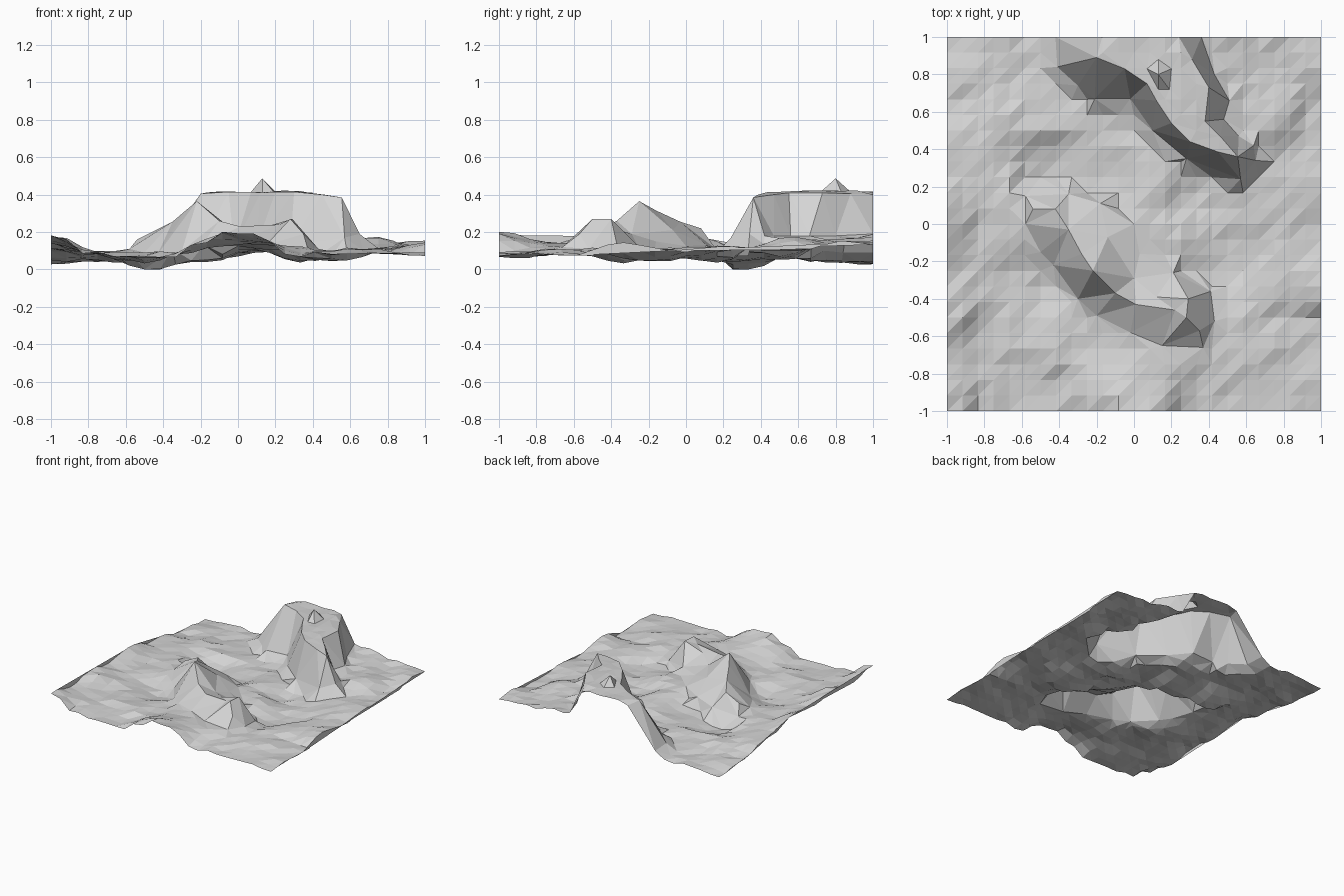
import bpy, bmesh
from mathutils import Vector, noise
from mathutils.geometry import delaunay_2d_cdt

if "Cube" in bpy.data.objects:
    bpy.data.objects.remove(bpy.data.objects["Cube"])

N = 24  # grid cells per side

# Rolling ground: sparse height samples (x, y, z)
EDGE_SAMPLES = [
    (-1, -1, .18), (-.8, -1, .09), (-.6, -1, .065), (-.4, -1, .065), (-.2, -1, .14),
    (-.08, -1, .19), (.08, -1, .18), (.18, -1, .15), (.3, -1, .06), (.5, -1, .085),
    (.8, -1, .085), (1, -1, .085), (1, -.6, .075), (1, -.3, .14), (1, 0, .11),
    (1, .15, .13), (1, .4, .1), (1, .6, .105), (1, .85, .155), (1, 1, .14),
    (.7, 1, .15), (.5, 1, .18), (-.64, 1, .05), (-1, 1, .03), (-1, .7, .05),
    (-1, .4, .11), (-1, 0, .17), (-1, -.5, .17)]
INNER_SAMPLES = [
    (-.8, -.6, .085), (-.8, 0, .1), (-.75, .5, .08), (-.62, .8, .035), (-.45, .3, 0),
    (-.5, .6, .06), (-.2, .32, .05), (.1, .25, .1), (.33, .13, .04), (.7, .25, .11),
    (.72, .6, .17), (.75, -.3, .1), (.5, -.2, .05), (.6, -.65, .1), (.1, -.8, .15),
    (-.4, -.7, .09), (-.55, -.32, .05), (.15, -.05, .12), (-.64, 0, .1), (-.5, -.88, .05)]

# Table hill: cliff foot and flat top rim, west end round to east end
HILL_FOOT = [(-.42, 1, .09), (-.41, .84, .09), (-.3, .74, .1), (-.21, .67, .11), (-.02, .67, .12),
             (.1, .5, .13), (.28, .35, .13), (.57, .24, .17), (.65, .34, .19), (.64, .42, .18),
             (.56, .47, .18), (.48, .56, .18), (.51, .66, .18), (.43, .8, .18), (.36, 1, .19)]
HILL_RIM = [(-.17, 1, .395), (-.2, .89, .405), (-.05, .83, .415), (.07, .75, .415), (.12, .66, .41),
            (.2, .54, .415), (.3, .44, .415), (.45, .385, .4), (.555, .36, .385), (.46, .47, .4),
            (.38, .55, .41), (.4, .73, .41), (.31, .88, .405), (.24, 1, .4)]
KNOB = [(.07, .83, .415), (.13, .88, .415), (.2, .83, .415), (.19, .72, .415), (.13, .72, .415)]
KNOB_PEAK = [(.13, .8, .487)]

# Front ridge: outline on the ground, crest line and gentle back slope
RIDGE_FOOT = [(-.58, .15, .09), (-.58, .0, .11), (-.5, -.15, .09), (-.43, -.22, .08), (-.3, -.4, .1),
              (-.2, -.49, .12), (-.02, -.58, .14), (.15, -.65, .13), (.37, -.66, .12),
              (.43, -.52, .11), (.41, -.36, .09), (.21, -.26, .13), (.03, -.16, .15),
              (.0, .0, .125), (-.18, .11, .13), (-.35, .16, .11)]
RIDGE_CREST = [(-.54, .08, .16), (-.42, .08, .22), (-.35, -.03, .255), (-.28, -.16, .315),
               (-.22, -.25, .365), (-.1, -.37, .26), (.01, -.43, .23), (.12, -.39, .22),
               (.22, -.46, .24), (.29, -.4, .27), (.28, -.5, .27), (.35, -.57, .19)]
RIDGE_BACK = [(-.14, -.07, .21), (.0, -.29, .19)]


def ground(x, y):
    """Blend the samples by distance and add small bumps."""
    total = weight = 0
    for sx, sy, sz in EDGE_SAMPLES + INNER_SAMPLES:
        w = 1 / (((x - sx) ** 2 + (y - sy) ** 2) ** 1.6 + 1e-5)
        total += w * sz
        weight += w
    bumps = .022 * noise.noise((x * 5.3, y * 5.3, 3.7)) + .016 * noise.noise((x * 11, y * 11, 8.2))
    return max(0, total / weight + bumps)


def inside(x, y, poly):
    hit = False
    for a, b in zip(poly, poly[1:] + poly[:1]):
        if (a[1] > y) != (b[1] > y) and x < a[0] + (y - a[1]) * (b[0] - a[0]) / (b[1] - a[1]):
            hit = not hit
    return hit


def past_border(line):
    """Close an open line beyond the back border."""
    return line + [(line[-1][0], 1.1, 0), (line[0][0], 1.1, 0)]


def near(x, y, line, limit):
    p = Vector((x, y))
    for a, b in zip(line, line[1:] or line):
        a, b = Vector(a[:2]), Vector(b[:2])
        d = b - a
        t = max(0, min(1, (p - a).dot(d) / max(d.length_squared, 1e-9)))
        if (a + d * t - p).length < limit:
            return True
    return False


# Feature lines become fixed edges of the triangulation
points, edges = [], []
lines = [HILL_FOOT, HILL_RIM, KNOB + KNOB[:1], KNOB_PEAK, RIDGE_FOOT + RIDGE_FOOT[:1],
         RIDGE_CREST, RIDGE_BACK]
for line in lines:
    closed = len(line) > 2 and line[0] == line[-1]
    own = line[:-1] if closed else line
    start, n = len(points), len(own)
    points += own
    edges += [(start + i, start + i + 1) for i in range(n - 1)]
    if closed:
        edges.append((start + n - 1, start))

# Regular grid everywhere else
foot_area, rim_area = past_border(HILL_FOOT), past_border(HILL_RIM)
for i in range(N + 1):
    for j in range(N + 1):
        x, y = -1 + 2 * i / N, -1 + 2 * j / N
        on_top = inside(x, y, rim_area)
        if inside(x, y, RIDGE_FOOT) or inside(x, y, KNOB):
            continue
        if inside(x, y, foot_area) and not on_top:
            continue
        if any(near(x, y, line, .022) for line in lines):
            continue
        z = .415 + .012 * noise.noise((x * 6, y * 6, 1)) if on_top else ground(x, y)
        points.append((x, y, z))

# Slight shear makes all grid diagonals run the same way
flat = [Vector((p[0] - .03 * p[1], p[1])) for p in points]
verts, _, faces, origin, _, _ = delaunay_2d_cdt(flat, edges, [], 0, 1e-5)

bm = bmesh.new()
low = min(p[2] for p in points)
made = []
for v, src in zip(verts, origin):
    x, y = v.x + .03 * v.y, v.y
    z = points[src[0]][2] if src else ground(x, y)
    made.append(bm.verts.new((x, y, z - low)))
for f in faces:
    face = bm.faces.new([made[k] for k in f])
    if face.calc_area() < 1e-6:
        bm.faces.remove(face)
        continue
    face.normal_update()
    if face.normal.z < 0:
        face.normal_flip()

mesh = bpy.data.meshes.new("terrain")
bm.to_mesh(mesh)
bm.free()
terrain = bpy.data.objects.new("terrain", mesh)
bpy.context.collection.objects.link(terrain)

stone = bpy.data.materials.new("light grey stone")
stone.diffuse_color = (.66, .66, .66, 1)
stone.use_nodes = True
stone.node_tree.nodes["Principled BSDF"].inputs["Base Color"].default_value = stone.diffuse_color
mesh.materials.append(stone)
